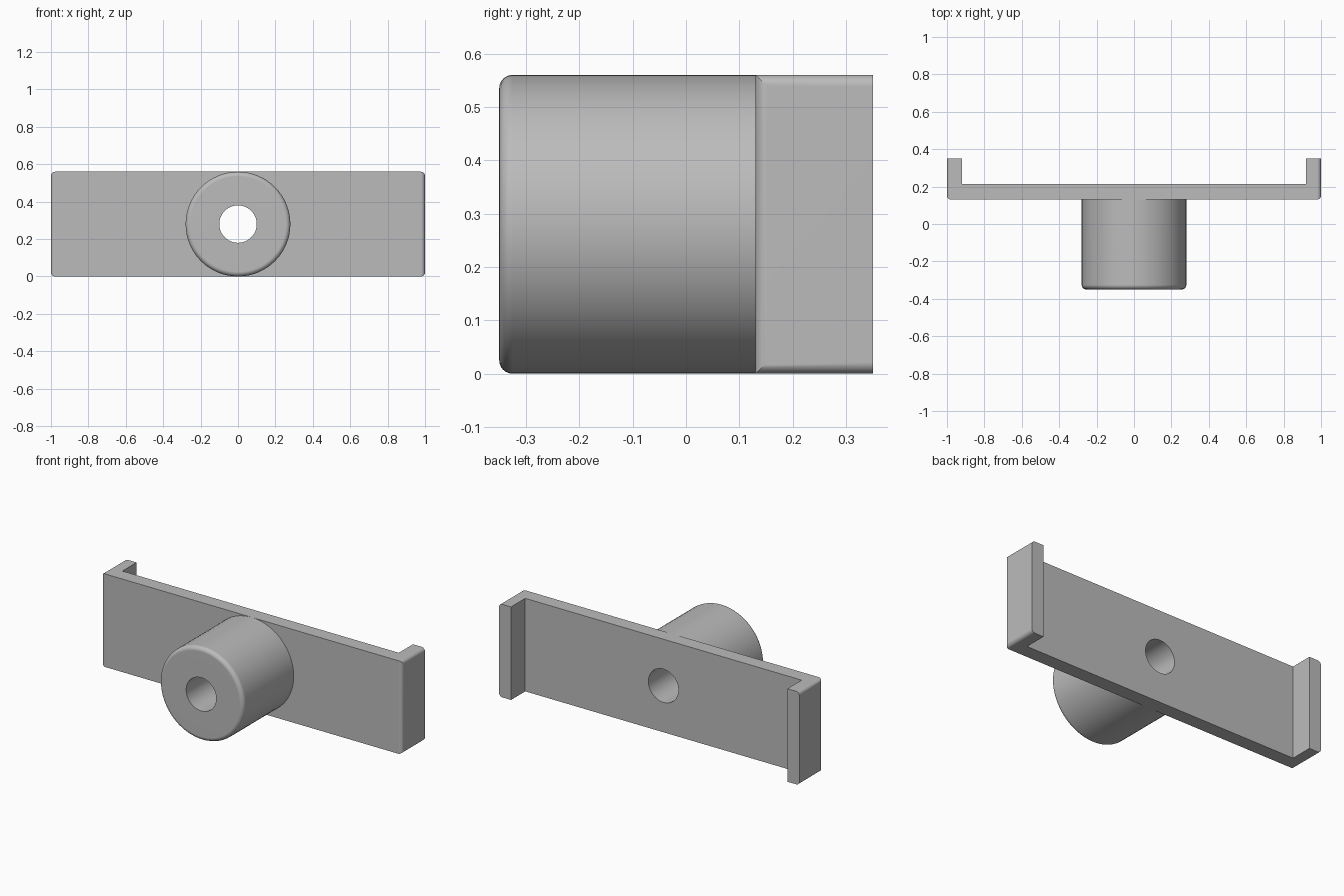
import bpy, bmesh
from math import cos, sin, pi, radians
from mathutils import Matrix, Vector

cube = bpy.data.objects.get("Cube")
if cube:
    bpy.data.objects.remove(cube, do_unlink=True)

# Overall dimensions
HEIGHT = 0.56
FRONT, PLATE_FRONT, PLATE_BACK, BACK = -0.35, 0.13, 0.215, 0.35
WALL = 0.08
BOSS_R, BORE_R, FILLET = 0.28, 0.1, 0.025
MID = HEIGHT / 2

grey = bpy.data.materials.new("plain grey")
grey.use_nodes = True
colour = (0.5, 0.5, 0.5, 1)
grey.diffuse_color = colour
grey.node_tree.nodes["Principled BSDF"].inputs["Base Color"].default_value = colour


def add_object(name, bm):
    bmesh.ops.recalc_face_normals(bm, faces=bm.faces[:])
    mesh = bpy.data.meshes.new(name)
    bm.to_mesh(mesh)
    bm.free()
    mesh.materials.append(grey)
    obj = bpy.data.objects.new(name, mesh)
    bpy.context.collection.objects.link(obj)
    return obj


def activate(obj):
    bpy.ops.object.select_all(action="DESELECT")
    obj.select_set(True)
    bpy.context.view_layer.objects.active = obj


def smooth(obj):
    activate(obj)
    bpy.ops.object.shade_smooth_by_angle(angle=radians(30))
    weighted = obj.modifiers.new("flat face normals", "WEIGHTED_NORMAL")
    weighted.keep_sharp = True


# Channel-shaped bracket: plan outline extruded upward
half = [(1, PLATE_FRONT), (1, BACK), (1 - WALL, BACK), (1 - WALL, PLATE_BACK)]
outline = half + [(-x, y) for x, y in reversed(half)]
bm = bmesh.new()
base = bm.faces.new([bm.verts.new((x, y, 0)) for x, y in outline])
top = bmesh.ops.extrude_face_region(bm, geom=[base])["geom"]
bmesh.ops.translate(bm, vec=(0, 0, HEIGHT),
                    verts=[g for g in top if isinstance(g, bmesh.types.BMVert)])
# Round the outer ends, leaving the rear tips square
rounded = [e for e in bm.edges
           if all(abs(v.co.x) > 0.99 for v in e.verts)
           and e.verts[0].co.x * e.verts[1].co.x > 0
           and not all(v.co.y > BACK - 0.01 for v in e.verts)]
bmesh.ops.bevel(bm, geom=rounded, offset=0.022, segments=6, profile=0.5,
                affect="EDGES")
bracket = add_object("bracket", bm)

# Through hole in the bracket plate
bm = bmesh.new()
bmesh.ops.create_cone(bm, cap_ends=True, segments=64, radius1=BORE_R,
                      radius2=BORE_R, depth=0.4,
                      matrix=Matrix.Translation((0, PLATE_BACK, MID))
                      @ Matrix.Rotation(pi / 2, 4, "X"))
cutter = add_object("hole_cutter", bm)
cutter.hide_render = True
activate(bracket)
cut = bracket.modifiers.new("hole", "BOOLEAN")
cut.operation = "DIFFERENCE"
cut.solver = "EXACT"
cut.object = cutter
bpy.ops.object.modifier_apply(modifier=cut.name)
bpy.data.objects.remove(cutter, do_unlink=True)
smooth(bracket)

# Round boss with bore: profile turned about the front-to-back axis
arc = [i * pi / 12 for i in range(7)]
profile = [(BORE_R, PLATE_FRONT), (BORE_R, FRONT)]
profile += [(BOSS_R - FILLET + FILLET * sin(a), FRONT + FILLET - FILLET * cos(a))
            for a in arc]
profile.append((BOSS_R, PLATE_FRONT))
bm = bmesh.new()
verts = [bm.verts.new((r, y, MID)) for r, y in profile]
edges = [bm.edges.new(pair) for pair in zip(verts, verts[1:])]
bmesh.ops.spin(bm, geom=verts + edges, cent=Vector((0, 0, MID)), axis=(0, 1, 0),
               angle=2 * pi, steps=64, use_merge=True)
bmesh.ops.remove_doubles(bm, verts=bm.verts[:], dist=0.0001)
# Close the rear ring while the normals are solved, so they face outward
rear = [e for e in bm.edges if e.is_boundary]
bmesh.ops.bridge_loops(bm, edges=rear)
boss = add_object("boss", bm)
smooth(boss)
